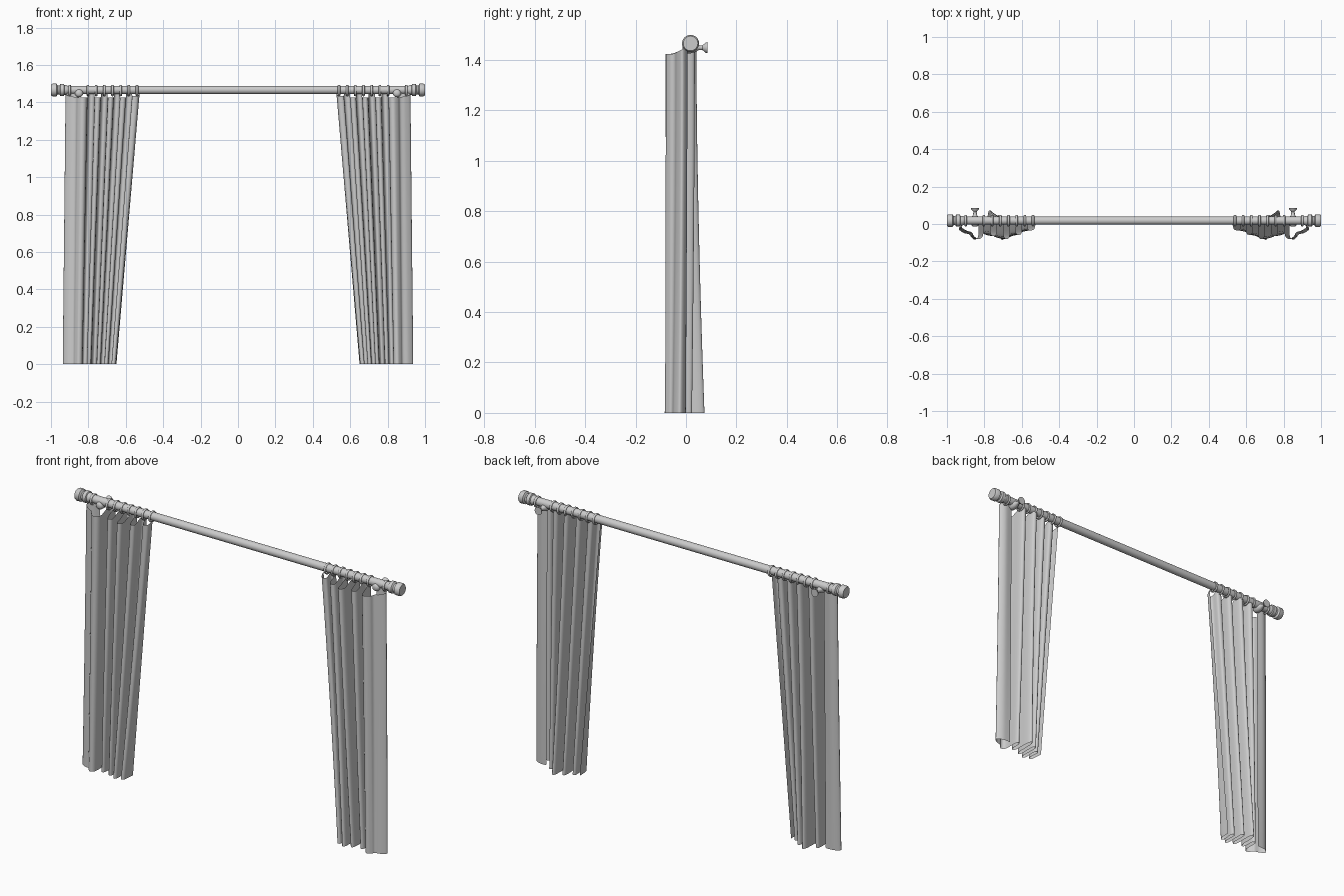
import bpy
import math
from mathutils import Matrix, Vector

cube = bpy.data.objects.get("Cube")
if cube:
    bpy.data.objects.remove(cube)

grey = bpy.data.materials.new("light_grey")
grey.use_nodes = True
colour = (0.6, 0.6, 0.6, 1)
grey.diffuse_color = colour
grey.node_tree.nodes["Principled BSDF"].inputs["Base Color"].default_value = colour

ROD_Y, ROD_Z, ROD_R = 0.018, 1.466, 0.022
ALONG_X = Matrix.Rotation(math.pi / 2, 4, "Y")
ALONG_Y = Matrix.Rotation(-math.pi / 2, 4, "X")


def add_mesh(name, verts, faces, angle=40):
    mesh = bpy.data.meshes.new(name)
    mesh.from_pydata(verts, [], faces)
    mesh.validate()
    mesh.materials.append(grey)
    mesh.shade_smooth()
    mesh.set_sharp_from_angle(angle=math.radians(angle))
    obj = bpy.data.objects.new(name, mesh)
    bpy.context.collection.objects.link(obj)


def lathe(name, profile, matrix, sides=24):
    """Turn (position, radius) pairs around the local z axis and cap both ends."""
    verts, faces = [], []
    for pos, radius in profile:
        for i in range(sides):
            a = math.tau * i / sides
            verts.append(matrix @ Vector((radius * math.cos(a), radius * math.sin(a), pos)))
    for r in range(len(profile) - 1):
        for i in range(sides):
            a, b = r * sides + i, r * sides + (i + 1) % sides
            faces.append((a, b, b + sides, a + sides))
    faces.append(tuple(reversed(range(sides))))
    faces.append(tuple(range(len(verts) - sides, len(verts))))
    add_mesh(name, verts, faces)


def catmull(points, steps=5):
    """Smooth curve through points."""
    ext = [points[0] * 2 - points[1]] + points + [points[-1] * 2 - points[-2]]
    out = []
    for p, q, r, s in zip(ext, ext[1:], ext[2:], ext[3:]):
        for k in range(steps):
            t = k / steps
            out.append((q * 2 + (r - p) * t + (p * 2 - q * 5 + r * 4 - s) * t**2
                        + (q * 3 - p - r * 3 + s) * t**3) / 2)
    return out + [points[-1]]


def fold_path(start, folds, half_width, panel):
    """Rounded folds, alternately front and back, then the turned-back outer panel."""
    points = [Vector(start)]
    for x, y in folds:
        points += [Vector((x - half_width, y)), Vector((x + half_width, y))]
    return catmull(points + [Vector(p) for p in panel])


TOP = fold_path(
    (0.526, 0),
    [(0.55, -0.03), (0.582, 0.01), (0.615, -0.05), (0.647, 0.02), (0.68, -0.07),
     (0.715, 0.03), (0.75, -0.055), (0.785, 0.025)], 0.014,
    [(0.807, -0.06), (0.83, -0.08), (0.855, -0.065), (0.867, -0.045),
     (0.895, -0.035), (0.922, -0.015), (0.895, 0.005), (0.85, 0.002)])
BOTTOM = fold_path(
    (0.65, 0.005),
    [(0.666, -0.062), (0.683, 0.005), (0.704, -0.073), (0.724, 0.035), (0.745, -0.055),
     (0.77, 0.06), (0.797, -0.045), (0.82, 0.015)], 0.01,
    [(0.833, -0.065), (0.853, -0.083), (0.872, -0.068), (0.882, -0.055),
     (0.912, -0.047), (0.937, -0.025), (0.908, -0.004), (0.86, 0)])


def curtain(name, side, rows=16):
    """Pleated cloth blended from its gathered heading to its hem."""
    verts, faces, n = [], [], len(TOP)
    for r in range(rows + 1):
        t = r / rows
        for a, b in zip(TOP, BOTTOM):
            x = a.x + (b.x - a.x) * t
            y = a.y + (b.y - a.y) * t**1.7
            # heading rises where it hangs from the rings
            height = 1.425 + 0.025 * max(0, min(1, (a.y + 0.05) / 0.05))
            verts.append((side * x, y, height * (1 - t)))
    for r in range(rows):
        for i in range(n - 1):
            a = r * n + i
            face = (a, a + n, a + n + 1, a + 1)
            faces.append(face if side > 0 else face[::-1])
    add_mesh(name, verts, faces, 70)


def ring(name, x):
    """Flat-banded curtain ring around the rod."""
    bpy.ops.mesh.primitive_torus_add(
        major_radius=0.027, minor_radius=0.004, major_segments=24, minor_segments=8,
        location=(x, ROD_Y, ROD_Z - 0.003), rotation=(0, math.pi / 2, 0))
    obj = bpy.context.object
    obj.name = name
    obj.data.transform(Matrix.Diagonal((1, 1, 1.7, 1)))
    obj.data.materials.append(grey)
    obj.data.shade_smooth()


# Rod
lathe("rod", [(-0.92, ROD_R), (0.92, ROD_R)],
      Matrix.Translation((0, ROD_Y, ROD_Z)) @ ALONG_X)

FINIAL = [(0.91, ROD_R), (0.918, 0.026), (0.928, 0.026), (0.931, 0.032), (0.95, 0.032),
          (0.956, 0.024), (0.964, 0.024), (0.97, 0.034), (0.992, 0.034), (1, 0.029)]
# Wall bracket: rounded cup under the rod, thin stem, flared wall plate
BRACKET = [(-0.014, 0.008), (-0.01, 0.017), (0, 0.022), (0.02, 0.022), (0.04, 0.016),
           (0.05, 0.01), (0.065, 0.009), (0.078, 0.02), (0.085, 0.022)]

for label, side in (("left", 1), ("right", -1)):
    turn = Matrix.Rotation(0 if side > 0 else math.pi, 4, "Z")
    lathe(label + "_finial", FINIAL,
          Matrix.Translation((0, ROD_Y, ROD_Z)) @ turn @ ALONG_X)
    lathe(label + "_bracket", BRACKET,
          Matrix.Translation((side * 0.85, 0, 1.449)) @ ALONG_Y, 16)
    curtain(label + "_curtain", side)
    for i in range(7):
        ring(f"{label}_ring_{i + 1}", side * (0.54 + 0.0437 * i))
    ring(label + "_outer_ring", side * 0.9)
